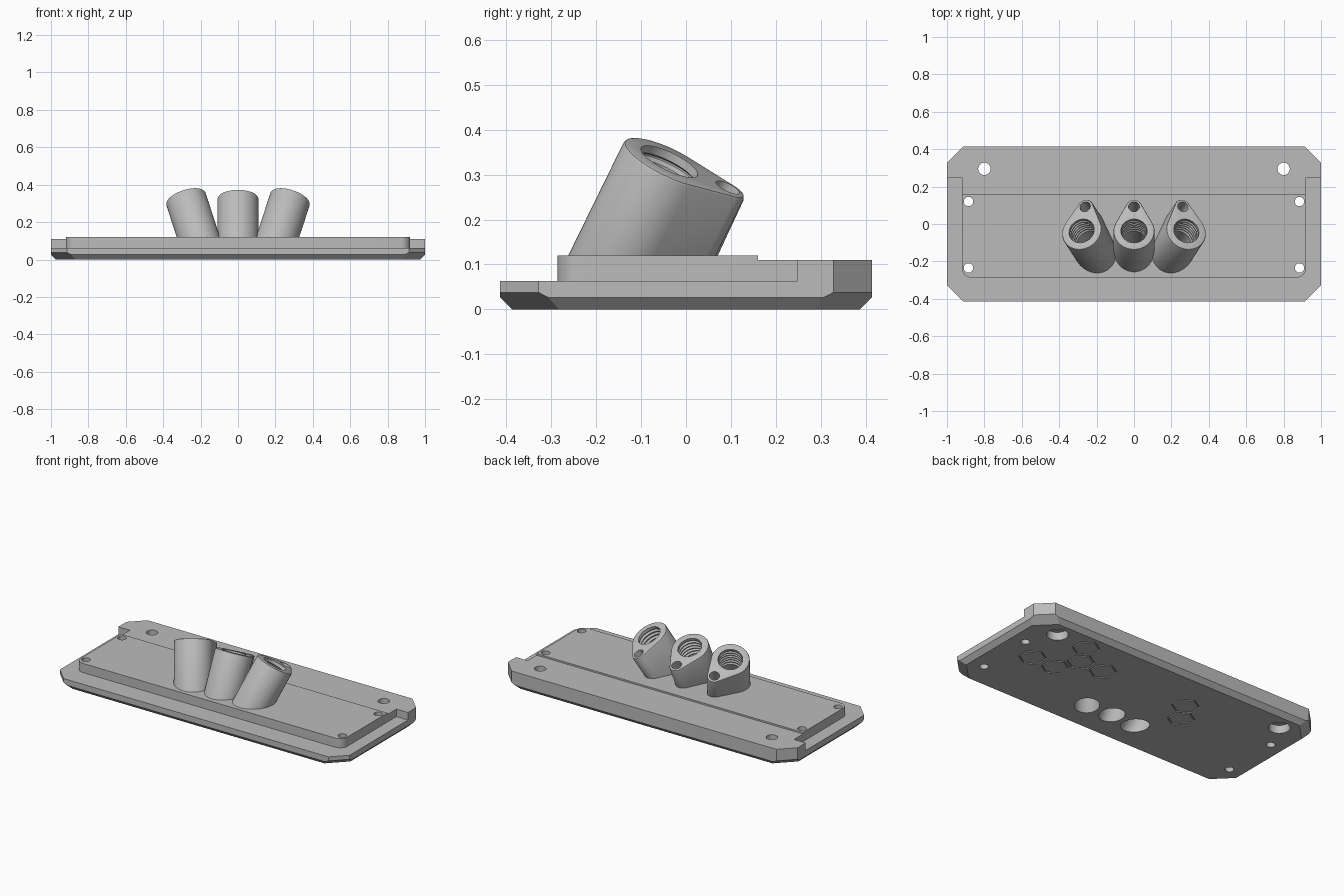
import bpy, bmesh, math
from mathutils import Matrix, Vector

old = bpy.data.objects.get("Cube")
if old:
    bpy.data.objects.remove(old, do_unlink=True)

grey = bpy.data.materials.new("plain grey")
grey.use_nodes = True
grey.diffuse_color = (0.5, 0.5, 0.5, 1)
grey.node_tree.nodes["Principled BSDF"].inputs["Base Color"].default_value = (0.5, 0.5, 0.5, 1)


def make(name, bm):
    bmesh.ops.recalc_face_normals(bm, faces=bm.faces)
    me = bpy.data.meshes.new(name)
    bm.to_mesh(me)
    bm.free()
    me.materials.append(grey)
    ob = bpy.data.objects.new(name, me)
    bpy.context.collection.objects.link(ob)
    return ob


def loft(layers, matrix=Matrix()):
    """Closed solid through rings of (outline, z)."""
    bm = bmesh.new()
    rings = [[bm.verts.new(matrix @ Vector((x, y, z))) for x, y in pts] for pts, z in layers]
    n = len(rings[0])
    for a, b in zip(rings, rings[1:]):
        for i in range(n):
            bm.faces.new((a[i], a[(i + 1) % n], b[(i + 1) % n], b[i]))
    bm.faces.new(rings[0][::-1])
    bm.faces.new(rings[-1])
    return bm


def circle(r, cx=0, cy=0, n=40):
    return [(cx + r * math.cos(2 * math.pi * i / n), cy + r * math.sin(2 * math.pi * i / n)) for i in range(n)]


def boolean(ob, tool, op="DIFFERENCE"):
    tool.hide_render = True
    mod = ob.modifiers.new("bool", "BOOLEAN")
    mod.operation, mod.solver, mod.object = op, "EXACT", tool
    bpy.ops.object.select_all(action="DESELECT")
    bpy.context.view_layer.objects.active = ob
    ob.select_set(True)
    bpy.ops.object.modifier_apply(modifier=mod.name)
    bpy.data.objects.remove(tool, do_unlink=True)


def smooth(ob):
    bpy.ops.object.select_all(action="DESELECT")
    bpy.context.view_layer.objects.active = ob
    ob.select_set(True)
    bpy.ops.object.shade_smooth_by_angle(angle=math.radians(30))


# Base plate: chamfered corners and bevelled underside
W, D, C = 1.0, 0.414, 0.086
bm = bmesh.new()
for sx in (-1, 1):
    for sy in (-1, 1):
        for x, y, z in ((W, D - C, 0.063), (W - C, D, 0.063), (W, D - C, 0.038), (W - C, D, 0.038),
                        (W, D - C - 0.021, 0.027), (W - C - 0.021, D, 0.027),
                        (W - 0.027, D - C - 0.046, 0), (W - C - 0.046, D - 0.027, 0)):
            bm.verts.new((sx * x, sy * y, z))
bmesh.ops.convex_hull(bm, input=bm.verts)
bmesh.ops.dissolve_limit(bm, angle_limit=0.01, verts=bm.verts, edges=bm.edges)
plate = make("base_plate", bm)

# Rear block, with its narrower step running forward
half = [(0.92, 0.1), (0.92, 0.248), (W, 0.248), (W, D - C), (W - C, D)]
outline = half + [(-x, y) for x, y in reversed(half)]
boolean(plate, make("rear_block", loft([(outline, 0.05), (outline, 0.11)])), "UNION")

# Raised panel with rounded front corners
R = 0.05
half = [(0.92 - R + R * math.cos(a), -0.286 + R - R * math.sin(a))
        for a in [math.pi / 2 * (1 - i / 8) for i in range(9)]] + [(0.92, 0.16)]
outline = half + [(-x, y) for x, y in reversed(half)]
boolean(plate, make("raised_panel", loft([(outline, 0.045), (outline, 0.12)])), "UNION")

# Screw holes, the rear pair counterbored from below
for s in (-1, 1):
    for y in (0.12, -0.235):
        pts = circle(0.025, s * 0.885, y, 32)
        boolean(plate, make("screw_cutter", loft([(pts, -0.1), (pts, 0.3)])))
    wide, thin = circle(0.06, s * 0.8, 0.295), circle(0.033, s * 0.8, 0.295)
    boolean(plate, make("counterbore_cutter", loft([(wide, -0.1), (wide, 0.05), (thin, 0.05), (thin, 0.3)])))

# Hexagonal outline grooves on the underside
for x, y in ((0.58, 0.281), (0.505, 0.146), (0.345, 0.146), (0.58, 0.014), (0.742, 0.014),
             (-0.25, 0.146), (-0.325, 0.02)):
    bm = bmesh.new()
    rings = []
    for r, z in ((0.08, -0.02), (0.08, 0.008), (0.071, 0.008), (0.071, -0.02)):
        rings.append([bm.verts.new((x + r * math.sin(i * math.pi / 3), y + r * math.cos(i * math.pi / 3), z))
                      for i in range(6)])
    for k in range(4):
        a, b = rings[k], rings[(k + 1) % 4]
        for i in range(6):
            bm.faces.new((a[i], a[(i + 1) % 6], b[(i + 1) % 6], b[i]))
    boolean(plate, make("hexagon_cutter", bm))

# Fanned sockets
R1, R2, GAP = 0.11, 0.043, 0.143


def teardrop(inset):
    t = math.acos((R1 - R2) / GAP)
    pts = []
    for r, cy, a0, a1, n in ((R1, 0, t, 2 * math.pi - t, 40), (R2, GAP, -t, t, 16)):
        for i in range(n + 1):
            a = a0 + (a1 - a0) * i / n
            pts.append((-(r - inset) * math.sin(a), cy + (r - inset) * math.cos(a)))
    return pts


def bore(matrix):
    # threaded upper part, plain lower part
    layers = [(circle(0.07), -0.7), (circle(0.07), -0.15)]
    for i in range(6):
        z = -0.145 + i * 0.022
        layers += [(circle(0.081), z + 0.006), (circle(0.081), z + 0.010), (circle(0.07), z + 0.016),
                   (circle(0.07), z + 0.021)]
    layers.append((circle(0.07), 0.1))
    return make("bore_cutter", loft(layers, matrix))


for name, s in (("right", -1), ("middle", 0), ("left", 1)):
    m = (Matrix.Translation((s * 0.28, -0.037, 0.329)) @ Matrix.Rotation(s * math.radians(18), 4, "Y")
         @ Matrix.Rotation(math.radians(-25), 4, "X"))
    bm = loft([(teardrop(0), -0.45), (teardrop(0), -0.008), (teardrop(0.0025), -0.0025), (teardrop(0.008), 0)], m)
    cut = bmesh.ops.bisect_plane(bm, geom=bm.verts[:] + bm.edges[:] + bm.faces[:], plane_co=(0, 0, 0.112),
                                 plane_no=(0, 0, 1), clear_inner=True)
    bmesh.ops.holes_fill(bm, edges=[e for e in cut["geom_cut"] if isinstance(e, bmesh.types.BMEdge)], sides=0)
    socket = make(name + "_socket", bm)
    boolean(socket, bore(m))
    pin = circle(0.029, 0, GAP, 28)
    boolean(socket, make("pin_cutter", loft([(pin, -0.13), (pin, 0.1)], m)))
    boolean(plate, bore(m))
    smooth(socket)
smooth(plate)
